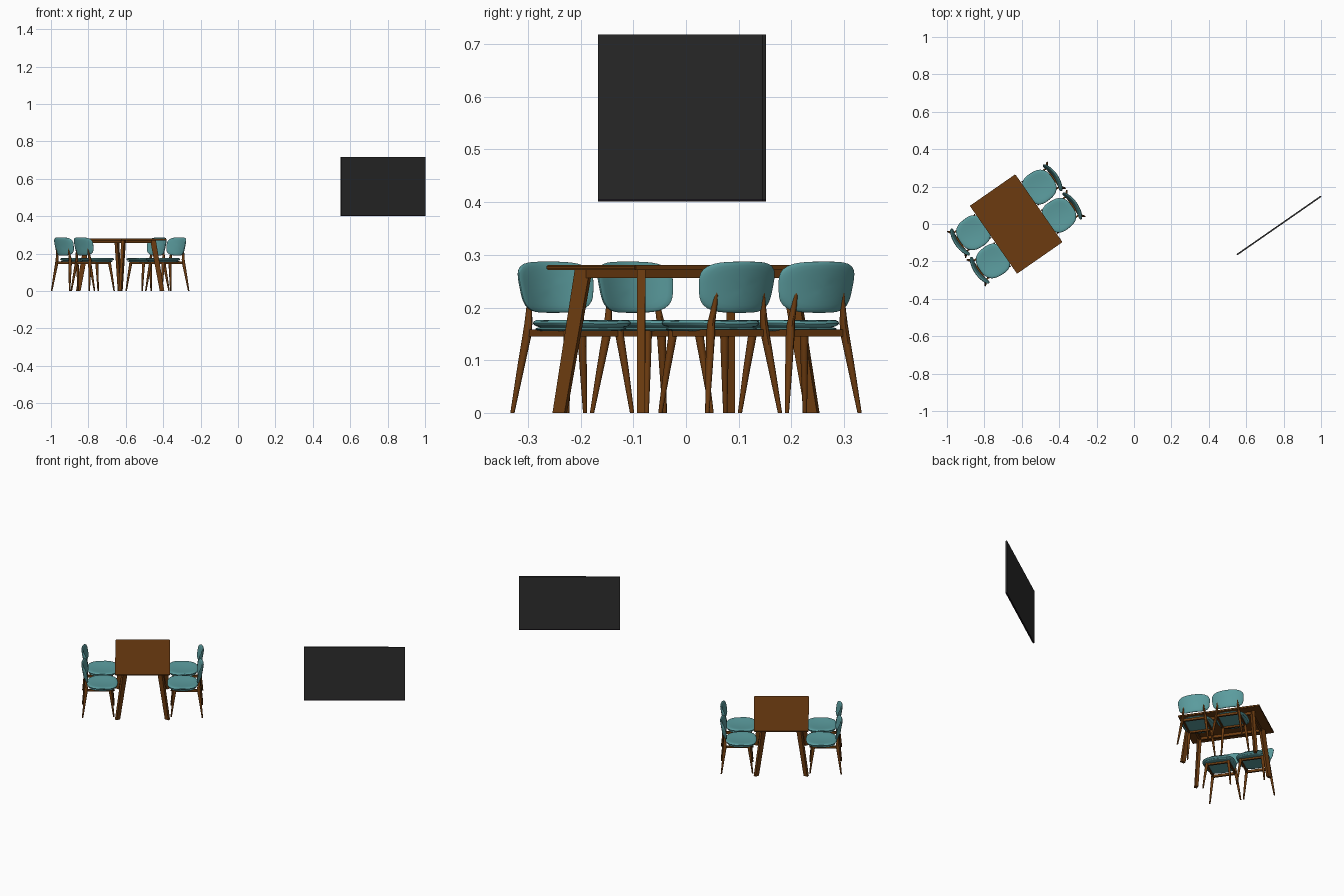
import bpy, bmesh, math
from mathutils import Matrix, Vector

if "Cube" in bpy.data.objects:
    bpy.data.objects.remove(bpy.data.objects["Cube"])

ANG = math.radians(34.8)
CENTRE = Vector((-0.63, 0.0, 0.0))


def material(name, rgb):
    m = bpy.data.materials.new(name)
    m.diffuse_color = (*rgb, 1)
    m.use_nodes = True
    m.node_tree.nodes["Principled BSDF"].inputs["Base Color"].default_value = m.diffuse_color
    return m


WOOD = material("brown wood", (0.150, 0.044, 0.005))
TEAL = material("teal fabric", (0.105, 0.335, 0.345))
SCREEN = material("dark grey", (0.028, 0.028, 0.028))
EDGE = material("near black", (0.010, 0.008, 0.012))


def to_mesh(name, bm, mat, smooth=False):
    bmesh.ops.recalc_face_normals(bm, faces=bm.faces)
    me = bpy.data.meshes.new(name)
    bm.to_mesh(me)
    bm.free()
    me.materials.append(mat)
    if smooth:
        me.shade_smooth()
        me.set_sharp_from_angle(angle=math.radians(40))
    return me


def place(name, me, matrix):
    ob = bpy.data.objects.new(name, me)
    ob.matrix_world = matrix
    bpy.context.collection.objects.link(ob)
    return ob


def box(name, lo, hi, mat, bevel=0.0):
    lo, hi = Vector(lo), Vector(hi)
    bm = bmesh.new()
    size = Matrix.Diagonal((*(hi - lo), 1))
    bmesh.ops.create_cube(bm, size=1, matrix=Matrix.Translation((lo + hi) / 2) @ size)
    if bevel:
        bmesh.ops.bevel(bm, geom=bm.edges[:], offset=bevel, segments=2, affect='EDGES')
    return to_mesh(name, bm, mat)


def loft(name, stations, mat, sides=10, turn=0.0):
    """Stack of horizontal sections: (x, y, z, width, depth)."""
    bm = bmesh.new()
    rings = []
    for x, y, z, w, d in stations:
        ring = []
        for i in range(sides):
            a = 2 * math.pi * (i + 0.5) / sides
            k = math.sqrt(2) if sides == 4 else 1
            p, q = k * w / 2 * math.cos(a), k * d / 2 * math.sin(a)
            ring.append(bm.verts.new((x + p * math.cos(turn) - q * math.sin(turn),
                                      y + p * math.sin(turn) + q * math.cos(turn), z)))
        rings.append(ring)
    for r0, r1 in zip(rings, rings[1:]):
        for i in range(sides):
            j = (i + 1) % sides
            bm.faces.new((r0[i], r0[j], r1[j], r1[i]))
    bm.faces.new(rings[0])
    bm.faces.new(rings[-1])
    return to_mesh(name, bm, mat, smooth=sides > 4)


def pad(name, power, shape, mat, seg=48):
    """Rounded cushion; shape(p, q, t) maps p,q in -1..1 and t in -1..1 to a point."""
    bm = bmesh.new()
    radii = (0.25, 0.5, 0.7, 0.85, 0.94, 0.985, 1.0)

    def ring(r, side):
        t = side * (1 - r ** 10) ** 0.5
        out = []
        for i in range(seg):
            a = 2 * math.pi * i / seg
            c, s = math.cos(a), math.sin(a)
            k = (abs(c) ** power + abs(s) ** power) ** (-1 / power)
            out.append(bm.verts.new(shape(r * k * c, r * k * s, t)))
        return out

    rings = [ring(r, 1) for r in radii] + [ring(r, -1) for r in reversed(radii[:-1])]
    for r0, r1 in zip(rings, rings[1:]):
        for i in range(seg):
            j = (i + 1) % seg
            bm.faces.new((r0[i], r0[j], r1[j], r1[i]))
    for end, t in ((rings[0], 1), (rings[-1], -1)):
        mid = bm.verts.new(shape(0, 0, t))
        for i in range(seg):
            bm.faces.new((end[i], end[(i + 1) % seg], mid))
    return to_mesh(name, bm, mat, smooth=True)


# Table
base = Matrix.Translation(CENTRE) @ Matrix.Rotation(ANG, 4, 'Z')
place("table_top", box("table_top", (-0.148, -0.221, 0.271), (0.148, 0.221, 0.281), WOOD, 0.002), base)
for s in (-1, 1):
    side = sorted((s * 0.088, s * 0.100))
    end = sorted((s * 0.160, s * 0.172))
    place("table_side_rail", box("side_rail", (side[0], -0.166, 0.256), (side[1], 0.166, 0.272), WOOD), base)
    place("table_end_rail", box("end_rail", (-0.094, end[0], 0.256), (0.094, end[1], 0.272), WOOD), base)
    for t in (-1, 1):
        # blade legs splayed along their wide direction
        leg = loft("table_leg", [(s * 0.135, t * 0.198, 0, 0.024, 0.015),
                                 (s * 0.096, t * 0.170, 0.272, 0.030, 0.016)],
                   WOOD, sides=4, turn=s * t * math.radians(36))
        place("table_leg", leg, base)


# Chair, x pointing away from the table
def seat_shape(p, q, t):
    width = 0.087 - 0.004 * p
    dish = -0.005 * max(0, 1 - p * p - q * q)
    return (0.217 + 0.083 * p, width * q, 0.169 + 0.008 * t + dish + 0.002 * q * q)


def base_shape(p, q, t):
    return (0.217 + 0.078 * p, 0.081 * q, 0.159 + 0.004 * t)


def back_shape(p, q, t):
    half = 0.085 + 0.006 * q                      # narrower towards the bottom
    x = 0.319 + 0.008 * q - 0.021 * p * p
    return (x + 0.006 * t, half * p, 0.2385 + 0.0485 * q)


parts = [("seat", pad("seat", 2.7, seat_shape, TEAL)),
         ("seat_base", pad("seat_base", 2.7, base_shape, TEAL)),
         ("backrest", pad("backrest", 3.6, back_shape, TEAL)),
         ("front_rail", box("front_rail", (0.170, -0.056, 0.145), (0.180, 0.056, 0.158), WOOD)),
         ("back_rail", box("back_rail", (0.299, -0.060, 0.145), (0.309, 0.060, 0.158), WOOD))]
for s in (-1, 1):
    parts.append(("front_leg", loft("front_leg", [
        (0.155, s * 0.075, 0, 0.008, 0.008), (0.165, s * 0.067, 0.08, 0.013, 0.013),
        (0.174, s * 0.060, 0.145, 0.017, 0.016), (0.175, s * 0.059, 0.160, 0.017, 0.016)], WOOD)))
    parts.append(("back_leg", loft("back_leg", [
        (0.324, s * 0.084, 0, 0.008, 0.008), (0.314, s * 0.073, 0.08, 0.014, 0.013),
        (0.305, s * 0.063, 0.150, 0.019, 0.016), (0.304, s * 0.061, 0.170, 0.017, 0.014),
        (0.308, s * 0.056, 0.205, 0.011, 0.010), (0.311, s * 0.053, 0.235, 0.007, 0.008)], WOOD)))
    parts.append(("side_rail", loft("chair_side_rail", [
        (0.240, s * 0.060, 0.145, 0.130, 0.009), (0.240, s * 0.060, 0.158, 0.130, 0.009)], WOOD, sides=4)))

for turn in (0, math.pi):
    for v in (-0.092, 0.092):
        m = base @ Matrix.Rotation(turn, 4, 'Z') @ Matrix.Translation((0, v, 0))
        for name, me in parts:
            place("chair_" + name, me, m)

# Wall screen with a dark lower edge
wall = Matrix.Translation((0.775, -0.008, 0)) @ Matrix.Rotation(ANG, 4, 'Z')
place("screen_panel", box("screen_panel", (-0.2735, -0.004, 0.406), (0.2735, 0.004, 0.718), SCREEN), wall)
place("screen_lower_edge", box("screen_lower_edge", (-0.2735, -0.004, 0.401), (0.2735, 0.004, 0.406), EDGE), wall)
